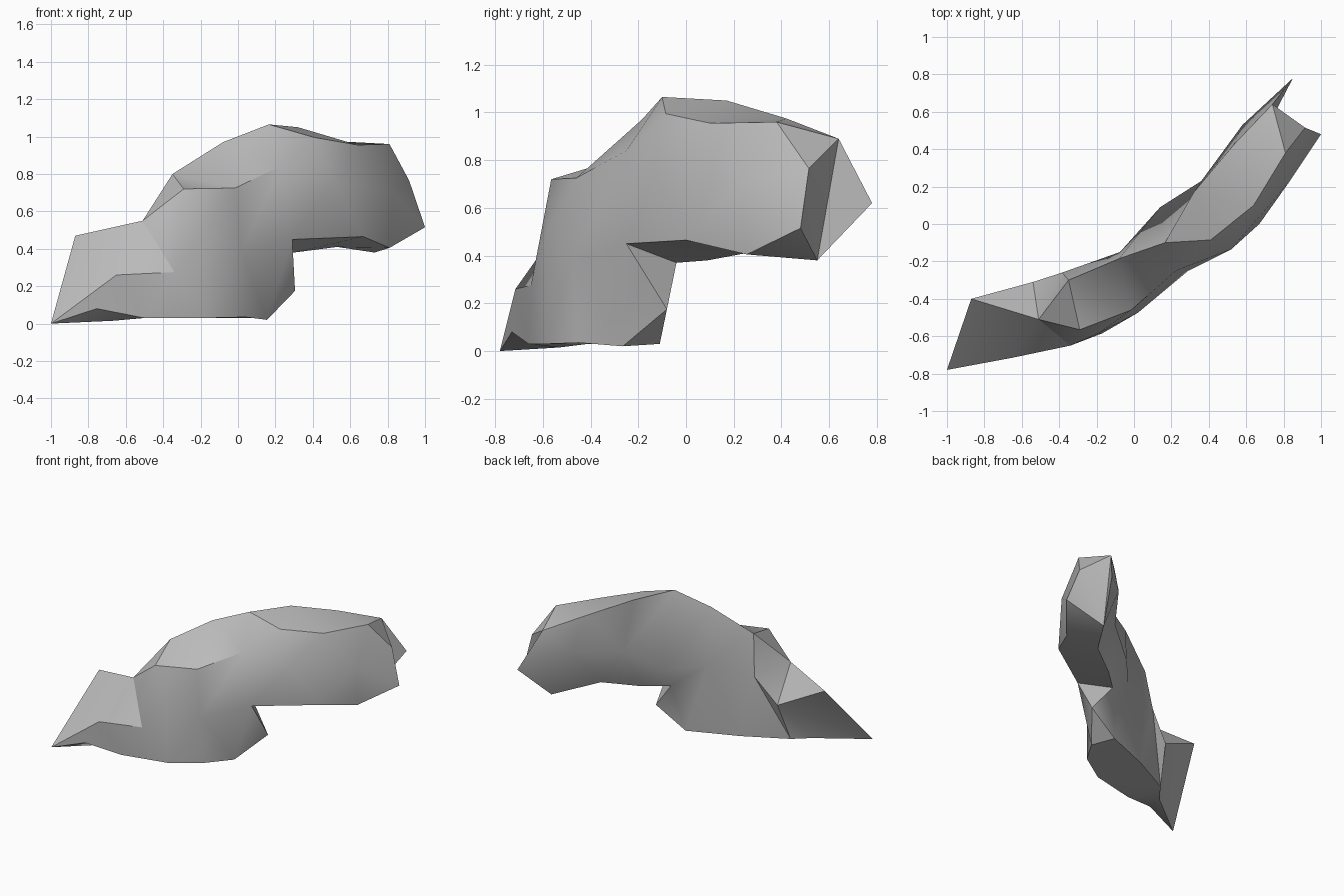
import bpy
import bmesh
import math

default = bpy.data.objects.get("Cube")
if default:
    bpy.data.objects.remove(default, do_unlink=True)

# One stone colour
stone = bpy.data.materials.new("grey stone")
stone.use_nodes = True
GREY = (0.5, 0.5, 0.5, 1.0)
stone.diffuse_color = GREY
stone.node_tree.nodes["Principled BSDF"].inputs["Base Color"].default_value = GREY

# Each cross-section runs: front foot, front middle, front crest,
# back crest, back ledge, under the ledge, back foot.


def section(foot, middle, crest, back_crest, ledge, back_foot, under=None):
    return [foot, middle, crest, back_crest, ledge, under or ledge, back_foot]


# Points shared by the trunk and the overhanging arm
tip, tip_top = (-1, -.78, 0), (-.87, -.40, .47)
saddle = (-.51, -.51, .55)
notch, knee, armpit = (.29, -.25, .45), (.305, -.08, .175), (.155, -.04, .37)
shoulder = [(.225, -.25, .84), (.165, -.10, 1.065), (.14, .09, .535), armpit]
heel = (.08, -.11, .03)

# Standing trunk, from the pointed toe to the notch
trunk = [
    section(tip, tip, tip_top, tip_top, tip, tip),
    section((-.755, -.73, .08), (-.65, -.715, .26), saddle, saddle,
            (-.54, -.31, .31), (-.67, -.53, .015)),
    section((-.50, -.66, .03), (-.34, -.65, .275), (-.29, -.565, .72),
            (-.35, -.30, .80), (-.385, -.26, .50), (-.58, -.41, .03)),
    section((-.17, -.585, .03), (-.19, -.585, .50), (-.015, -.46, .725),
            (-.08, -.185, .97), (-.075, -.15, .545), (-.27, -.25, .03)),
    [(.04, -.45, .035), (.02, -.475, .38), *shoulder, heel],
    [(.155, -.265, .02), notch, *shoulder, heel],
    [knee, notch, *shoulder, knee],
    [notch, notch, *shoulder, armpit],
]

# Overhanging arm, from the shoulder to the blunt end
arm = [
    section((.67, 0, .465), (.52, -.135, .76), (.41, -.085, .995),
            (.32, .17, 1.05), (.36, .23, .67), (.30, .09, .38), (.30, .09, .38)),
    section((.81, .255, .405), (.83, .225, .70), (.64, .10, .955),
            (.53, .42, .975), (.58, .53, .72), (.53, .25, .41), (.53, .25, .41)),
    section((1, .48, .515), (.915, .515, .765), (.81, .38, .96),
            (.74, .64, .89), (.85, .78, .62), (.73, .55, .38), (.73, .55, .38)),
]

bm = bmesh.new()
verts = {}


def add_face(points):
    """Make a face, merging repeated points and skipping collapsed faces."""
    unique = list(dict.fromkeys(points))
    if len(unique) < 3:
        return
    corners = [verts.setdefault(p, None) or bm.verts.new(p) for p in unique]
    verts.update(zip(unique, corners))
    if not bm.faces.get(corners):
        bm.faces.new(corners)


# Skin neighbouring sections, then close the blunt end
rings = trunk + arm
for a, b in zip(rings, rings[1:]):
    if a[2:6] == b[2:6]:
        spans = (0, 1, 5, 6)
    else:
        spans = range(7)
    for i in spans:
        j = (i + 1) % 7
        add_face((a[i], a[j], b[j], b[i]))
add_face(rings[-1])

bmesh.ops.triangulate(bm, faces=bm.faces[:], quad_method='BEAUTY', ngon_method='BEAUTY')
bmesh.ops.recalc_face_normals(bm, faces=bm.faces[:])

mesh = bpy.data.meshes.new("rock_arch")
bm.to_mesh(mesh)
bm.free()
mesh.materials.append(stone)
rock = bpy.data.objects.new("rock_arch", mesh)
bpy.context.collection.objects.link(rock)

# Smooth rock faces with crisp ridges
bpy.ops.object.select_all(action='DESELECT')
rock.select_set(True)
bpy.context.view_layer.objects.active = rock
bpy.ops.object.shade_smooth_by_angle(angle=math.radians(35))
